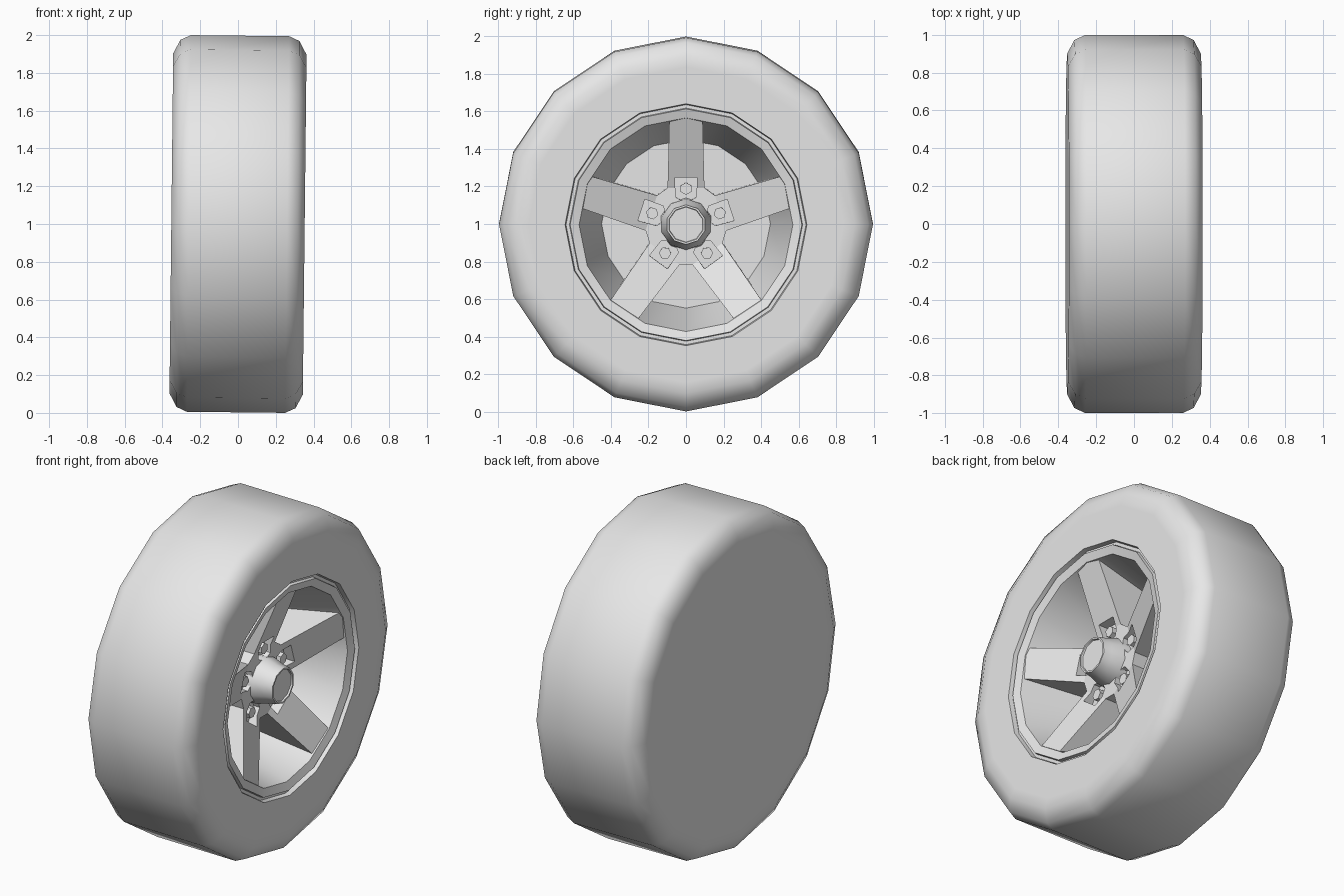
import bpy, bmesh
from math import sin, cos, radians, pi

cube = bpy.data.objects.get("Cube")
if cube:
    bpy.data.objects.remove(cube, do_unlink=True)

GREY = (0.8, 0.8, 0.8, 1)
mat = bpy.data.materials.new("light grey")
mat.use_nodes = True
mat.diffuse_color = GREY
next(n for n in mat.node_tree.nodes
     if n.type == 'BSDF_PRINCIPLED').inputs["Base Color"].default_value = GREY


def finish(bm, name, smooth=None):
    """Make an object that shares the wheel's centre and slight camber."""
    mesh = bpy.data.meshes.new(name)
    bm.to_mesh(mesh)
    bm.free()
    mesh.materials.append(mat)
    ob = bpy.data.objects.new(name, mesh)
    bpy.context.collection.objects.link(ob)
    ob.location = (0, 0, 1)
    ob.rotation_euler = (0, 0.011, 0)
    if smooth:
        activate(ob)
        bpy.ops.object.shade_smooth_by_angle(angle=radians(smooth))
    return ob


def activate(ob):
    bpy.ops.object.select_all(action='DESELECT')
    ob.select_set(True)
    bpy.context.view_layer.objects.active = ob


def polar(r, degrees):
    return r * cos(radians(degrees)), r * sin(radians(degrees))


def lathe(bm, profile, sides, start_cap=False, end_cap=True, centre=(0, 0), turn=90):
    """Spin (x, radius) points around the axle direction."""
    rings = []
    for x, r in profile:
        ring = []
        for j in range(sides):
            y, z = polar(r, turn + 360 * j / sides)
            ring.append(bm.verts.new((x, centre[0] + y, centre[1] + z)))
        rings.append(ring)
    for a, b in zip(rings, rings[1:]):
        for j in range(sides):
            k = (j + 1) % sides
            bm.faces.new((a[j], a[k], b[k], b[j]))
    if start_cap:
        bm.faces.new(rings[0][::-1])
    if end_cap:
        bm.faces.new(rings[-1])


# Tyre with a closed flat back
W = 0.353
tyre = bmesh.new()
lathe(tyre, [(-W, 0.84), (-W, 0.9), (-0.315, 0.972), (-0.26, 0.997),
             (0.26, 0.997), (0.315, 0.972), (W, 0.9), (W, 0.84),
             (W, 0.645), (0.325, 0.64)], 16, start_cap=True, end_cap=False)
finish(tyre, "tyre", 45)

# Rim lip, tapered barrel and barrel floor
rim = bmesh.new()
lathe(rim, [(0.325, 0.64), (0.325, 0.622), (0.345, 0.618),
            (0.33, 0.57), (-0.1, 0.45)], 16)
finish(rim, "rim", 30)

# Five dished spokes around a flat centre
SPOKES = [90 + 72 * k for k in range(5)]
FLOOR, CENTRE, TIP = -0.12, 0.175, 0.333


def around(along, across, angle):
    c, s = cos(radians(angle)), sin(radians(angle))
    return along * c - across * s, along * s + across * c


bm = bmesh.new()
front, back, middle = [], [], []
for angle in SPOKES:
    outline = [(CENTRE, polar(0.218, angle - 26.8)),
               (TIP, around(0.585, -0.088, angle)),
               (TIP, around(0.585, 0.088, angle)),
               (CENTRE, polar(0.218, angle + 26.8))]
    quad = [bm.verts.new((x, *p)) for x, p in outline]
    back += [bm.verts.new((FLOOR, *p)) for x, p in outline]
    bm.faces.new(quad)
    front += quad
    middle += [quad[0], quad[3]]
bm.faces.new(middle)
bm.faces.new(back[::-1])
for i in range(len(front)):
    k = (i + 1) % len(front)
    bm.faces.new((front[i], back[i], back[k], front[k]))
bmesh.ops.recalc_face_normals(bm, faces=bm.faces)
spokes = finish(bm, "spokes")

# Recessed pockets for the wheel nuts
POCKET = 0.135
bm = bmesh.new()
half = [(0.13, -0.03), (0.145, -0.055), (0.25, -0.06)]
shape = half + [(a, -b) for a, b in reversed(half)]
for angle in SPOKES:
    low, high = [[bm.verts.new((x, *around(a, b, angle))) for a, b in shape]
                 for x in (POCKET, 0.4)]
    bm.faces.new(low[::-1])
    bm.faces.new(high)
    for i in range(len(shape)):
        k = (i + 1) % len(shape)
        bm.faces.new((low[i], low[k], high[k], high[i]))
bmesh.ops.recalc_face_normals(bm, faces=bm.faces)
cutter = finish(bm, "pocket_cutter")
cutter.hide_render = True
bpy.context.view_layer.update()
cut = spokes.modifiers.new("pockets", 'BOOLEAN')
cut.object = cutter
cut.operation = 'DIFFERENCE'
cut.solver = 'EXACT'
activate(spokes)
bpy.ops.object.modifier_apply(modifier=cut.name)
bpy.data.objects.remove(cutter, do_unlink=True)

# Hexagonal wheel nuts
nuts = bmesh.new()
for angle in SPOKES:
    lathe(nuts, [(POCKET - 0.01, 0.033), (POCKET + 0.04, 0.033)], 6,
          centre=polar(0.19, angle), turn=angle)
finish(nuts, "wheel_nuts")

# Tapered hub with a recessed cap
hub = bmesh.new()
lathe(hub, [(0.12, 0.142), (0.19, 0.135), (0.25, 0.115), (0.3, 0.106),
            (0.3, 0.096), (0.29, 0.093)], 10)
finish(hub, "hub", 40)
